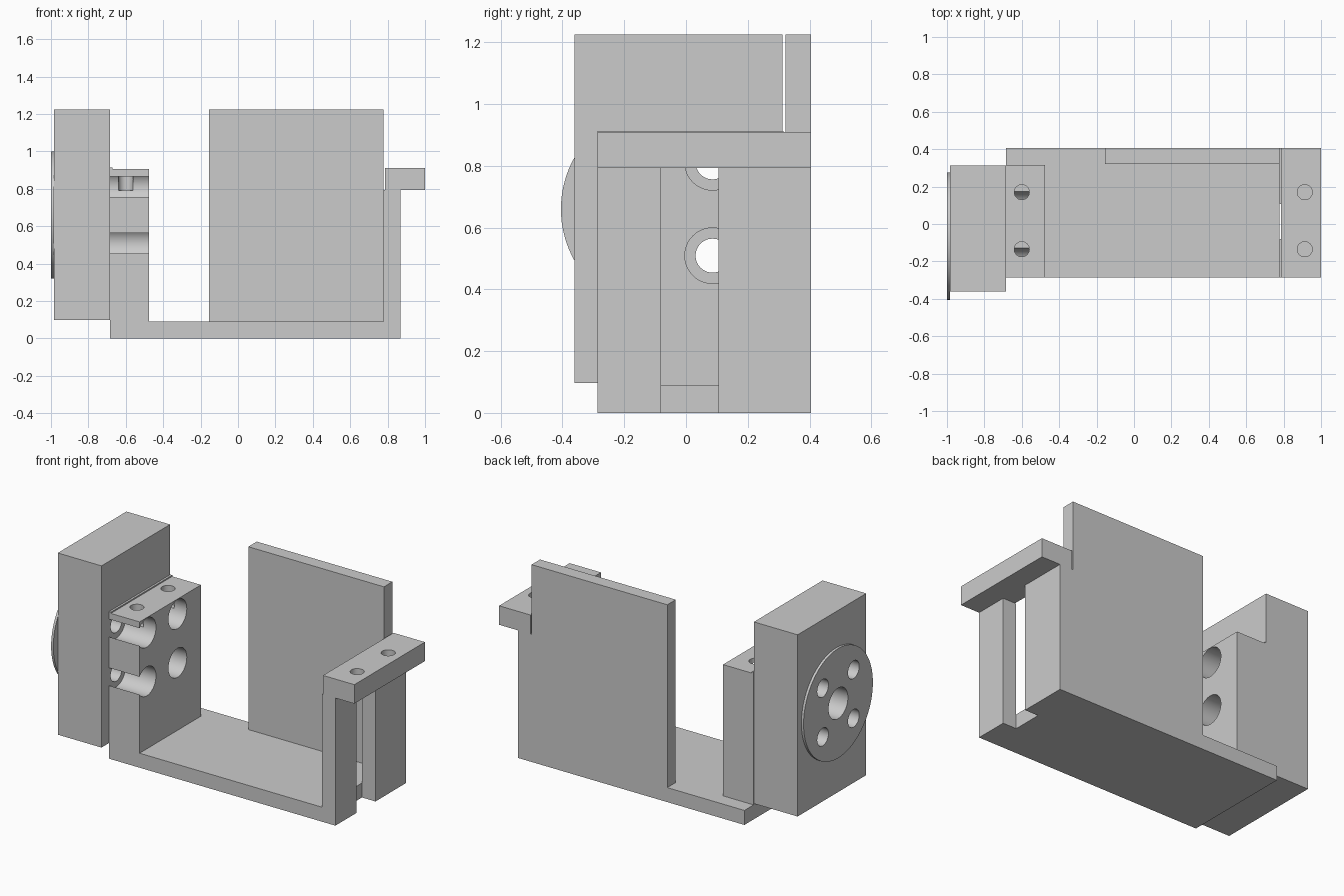
import bpy
from mathutils import Matrix, Vector
from math import pi, radians

cube = bpy.data.objects.get("Cube")
if cube:
    bpy.data.objects.remove(cube, do_unlink=True)

GREY = (0.6, 0.6, 0.6, 1)
mat = bpy.data.materials.new("plain grey")
mat.use_nodes = True
mat.diffuse_color = GREY
mat.node_tree.nodes["Principled BSDF"].inputs["Base Color"].default_value = GREY


def box(name, x, y, z):
    """Box from three (low, high) ranges."""
    lo, hi = Vector((x[0], y[0], z[0])), Vector((x[1], y[1], z[1]))
    bpy.ops.mesh.primitive_cube_add(size=1)
    ob = bpy.context.object
    ob.name = name
    ob.data.transform(Matrix.Translation((lo + hi) / 2) @ Matrix.Diagonal((*(hi - lo), 1)))
    ob.data.materials.append(mat)
    return ob


def cylinder(name, radius, start, length, axis, sides=48):
    """Cylinder running from start along +x or +z."""
    bpy.ops.mesh.primitive_cylinder_add(vertices=sides, radius=radius, depth=length)
    ob = bpy.context.object
    ob.name = name
    turn = Matrix.Rotation(pi / 2, 4, 'Y') if axis == 'x' else Matrix()
    shift = Matrix.Translation((0, 0, length / 2))
    ob.data.transform(Matrix.Translation(start) @ turn @ shift)
    ob.data.materials.append(mat)
    return ob


def drill(target, radius, start, length, axis):
    """Cut a round hole and apply it."""
    cutter = cylinder("cutter", radius, start, length, axis)
    cutter.hide_render = True
    mod = target.modifiers.new("hole", 'BOOLEAN')
    mod.operation = 'DIFFERENCE'
    mod.solver = 'EXACT'
    mod.object = cutter
    bpy.context.view_layer.objects.active = target
    bpy.ops.object.modifier_apply(modifier=mod.name)
    bpy.data.objects.remove(cutter, do_unlink=True)


# Shared layout: hub axis, bolt pattern and bracket depth
HUB_Y, HUB_Z, PITCH = -0.065, 0.66, 0.151
BOLTS = [(HUB_Y + a * PITCH, HUB_Z + b * PITCH) for a in (-1, 1) for b in (-1, 1)]
FRONT, BACK = -0.287, 0.405
SCREW_Y = (-0.135, 0.17)

# Tall block and round hub plate, drilled right through
block = box("tall_block", (-0.985, -0.685), (-0.361, 0.312), (0.097, 1.225))
hub = cylinder("hub_plate", 0.34, (-1, HUB_Y, HUB_Z), 0.015, 'x', 96)
for part in (block, hub):
    drill(part, 0.095, (-1.1, HUB_Y, HUB_Z), 0.6, 'x')
    for y, z in BOLTS:
        drill(part, 0.055, (-1.1, y, z), 0.6, 'x')

# Mounting wall with wide bolt clearance and screw holes from the top
wall = box("mounting_wall", (-0.685, -0.475), (FRONT, 0.315), (0, 0.905))
for y, z in BOLTS:
    drill(wall, 0.09, (-0.8, y, z), 0.5, 'x')
for y in SCREW_Y:
    drill(wall, 0.04, (-0.6, y, 0.79), 0.3, 'z')
box("wall_lip", (-0.685, -0.672), (FRONT, 0.315), (0.905, 0.913))

# Floor and upright panel; the floor steps round the foot of the wall
box("floor", (-0.475, 0.777), (FRONT, BACK), (0, 0.09))
box("floor_corner", (-0.685, -0.475), (0.315, BACK), (0, 0.09))
box("back_panel", (-0.155, 0.777), (0.322, BACK), (0.09, 1.225))

# Slotted end wall with a flange on top
box("front_leg", (0.777, 0.87), (FRONT, -0.081), (0, 0.792))
box("rear_leg", (0.777, 0.87), (0.106, BACK), (0, 0.792))
flange = box("flange", (0.785, 1), (FRONT, BACK), (0.792, 0.91))
for y in SCREW_Y:
    drill(flange, 0.04, (0.913, y, 0.82), 0.3, 'z')

# Smooth holes and rims, crisp edges
bpy.ops.object.select_all(action='DESELECT')
for ob in bpy.context.scene.objects:
    if ob.type == 'MESH' and mat.name in ob.data.materials:
        ob.select_set(True)
        bpy.context.view_layer.objects.active = ob
bpy.ops.object.shade_smooth_by_angle(angle=radians(30))
